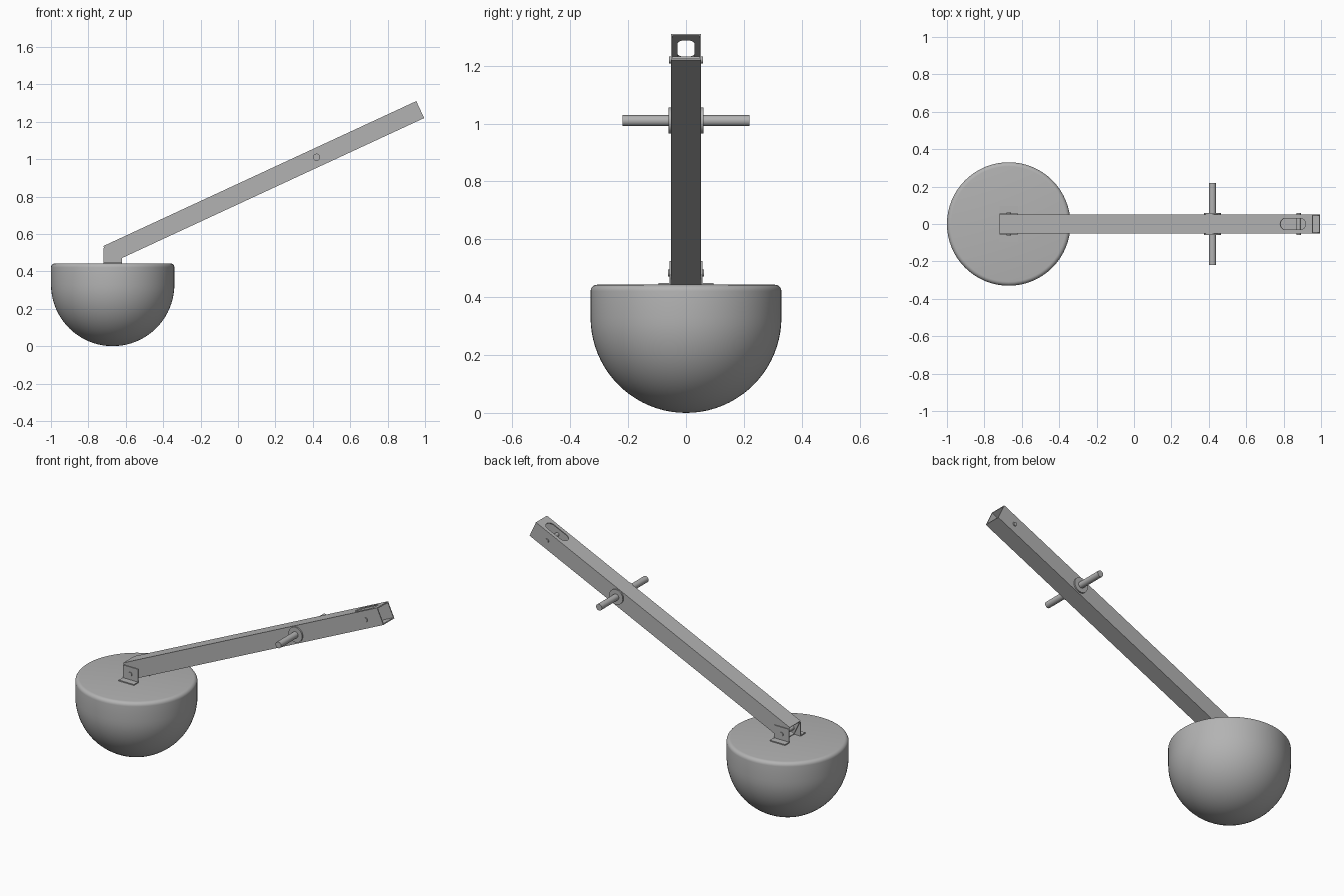
import bpy, bmesh, math
from mathutils import Matrix, Vector

if "Cube" in bpy.data.objects:
    bpy.data.objects.remove(bpy.data.objects["Cube"])

grey = bpy.data.materials.new("plain grey")
grey.use_nodes = True
GREY = (0.45, 0.45, 0.45, 1)
grey.diffuse_color = GREY
grey.node_tree.nodes["Principled BSDF"].inputs["Base Color"].default_value = GREY

TILT = math.atan2(0.775, 1.673)
LENGTH, WIDTH, WALL = 1.844, 0.104, 0.006
FLOAT_X, FLOAT_R, DECK = -0.67, 0.33, 0.443


def finish(name, bm, smooth=False):
    bmesh.ops.recalc_face_normals(bm, faces=bm.faces)
    mesh = bpy.data.meshes.new(name)
    bm.to_mesh(mesh)
    bm.free()
    mesh.materials.append(grey)
    ob = bpy.data.objects.new(name, mesh)
    bpy.context.collection.objects.link(ob)
    if smooth:
        bpy.ops.object.select_all(action='DESELECT')
        ob.select_set(True)
        bpy.context.view_layer.objects.active = ob
        bpy.ops.object.shade_smooth_by_angle(angle=math.radians(35))
    return ob


def box(name, size, centre):
    bm = bmesh.new()
    bmesh.ops.create_cube(bm, size=1, matrix=Matrix.Translation(centre) @ Matrix.Diagonal((*size, 1)))
    return finish(name, bm)


def rod(name, radius, half_length, x, z, sides=32):
    bm = bmesh.new()
    bmesh.ops.create_cone(bm, cap_ends=True, segments=sides, radius1=radius, radius2=radius,
                          depth=half_length * 2,
                          matrix=Matrix.Translation((x, 0, z)) @ Matrix.Rotation(math.pi / 2, 4, 'X'))
    return finish(name, bm, True)


def cut(target, cutter):
    mod = target.modifiers.new("cut", 'BOOLEAN')
    mod.operation, mod.solver, mod.object = 'DIFFERENCE', 'EXACT', cutter
    bpy.context.view_layer.update()
    deps = bpy.context.evaluated_depsgraph_get()
    mesh = bpy.data.meshes.new_from_object(target.evaluated_get(deps))
    target.modifiers.clear()
    target.data = mesh
    bpy.data.objects.remove(cutter)


# float: round bowl with a softly rounded rim and flat deck
profile = [(FLOAT_R * math.sin(a), FLOAT_R * (1 - math.cos(a)))
           for a in [math.pi / 2 * i / 20 for i in range(21)]]
rim = 0.022
profile += [(FLOAT_R - rim + rim * math.cos(a), DECK - rim + rim * math.sin(a))
            for a in [math.pi / 2 * i / 5 for i in range(6)]]
profile.append((0, DECK))
bm = bmesh.new()
verts = [bm.verts.new((FLOAT_X + r, 0, z)) for r, z in profile]
edges = [bm.edges.new(pair) for pair in zip(verts, verts[1:])]
bmesh.ops.spin(bm, geom=verts + edges, cent=(FLOAT_X, 0, 0), axis=(0, 0, 1),
               angle=math.tau, steps=64, use_duplicate=False)
bmesh.ops.remove_doubles(bm, verts=bm.verts, dist=0.0005)
finish("float", bm, True)

# arm: hollow square tube, with a rounded slot in its upper wall
arm = box("arm", (LENGTH, WIDTH, 0.1), (LENGTH / 2, 0, -0.05))
cut(arm, box("bore", (LENGTH + 1, WIDTH - 2 * WALL, 0.1 - 2 * WALL), (LENGTH / 2, 0, -0.05)))
bm = bmesh.new()
outline = []
for centre, start in ((1.775, -math.pi / 2), (1.685, math.pi / 2)):
    for i in range(13):
        a = start + math.pi * i / 12
        outline.append(bm.verts.new((centre + 0.03 * math.cos(a), 0.03 * math.sin(a), -0.03)))
face = bm.faces.new(outline)
top = bmesh.ops.extrude_face_region(bm, geom=[face])["geom"]
bmesh.ops.translate(bm, vec=(0, 0, 0.06), verts=[v for v in top if isinstance(v, bmesh.types.BMVert)])
cut(arm, finish("slot", bm))
arm.data.transform(Matrix.Translation((-0.72, 0, 0.535)) @ Matrix.Rotation(-TILT, 4, 'Y'))

# pivot axle with collars
rod("axle", 0.019, 0.22, 0.42, 1.01)
rod("axle_collar", 0.045, 0.06, 0.42, 1.01)

# cross pins through the two ends of the arm
rod("end_pin", 0.012, 0.058, 0.88, 1.22, 20)
rod("hinge_pin", 0.012, 0.062, FLOAT_X, 0.483, 20)

# angle brackets holding the arm to the deck
for side, s in (("left", 1), ("right", -1)):
    box("bracket_plate_" + side, (0.1, 0.005, 0.082), (FLOAT_X, s * 0.0545, DECK + 0.041))
    box("bracket_foot_" + side, (0.1, 0.043, 0.006), (FLOAT_X, s * 0.0735, DECK + 0.003))
